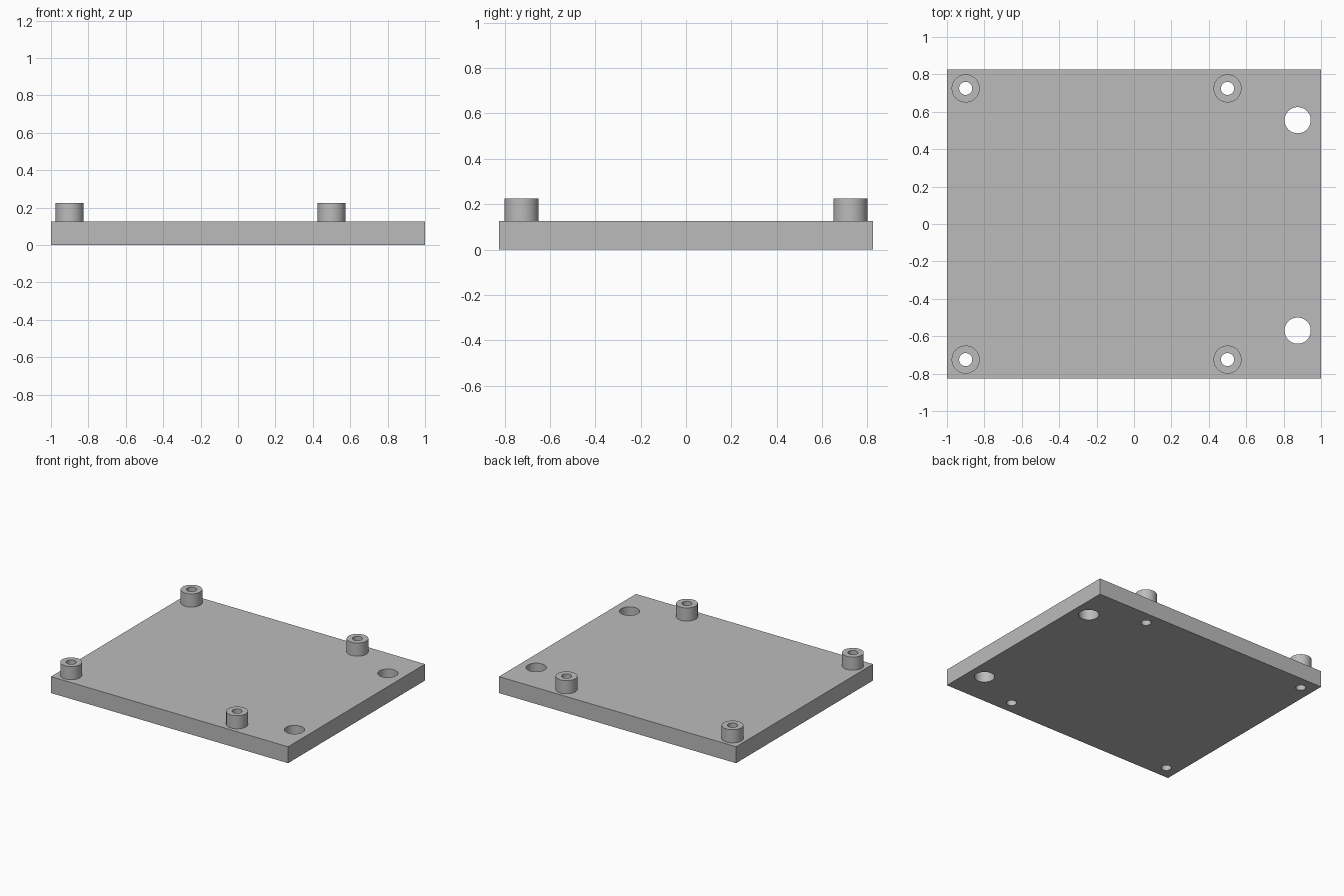
import bpy
import math

cube = bpy.data.objects.get("Cube")
if cube:
    bpy.data.objects.remove(cube, do_unlink=True)

PLATE_SIZE = (2.0, 1.65, 0.125)
PLATE_TOP = PLATE_SIZE[2]
BOSS_TOP = 0.225
BOSS_RADIUS, BORE_RADIUS, MOUNT_RADIUS = 0.075, 0.035, 0.07
BOSS_SPOTS = {
    f"{end}_{side}": (x, y)
    for end, y in (("front", -0.725), ("back", 0.725))
    for side, x in (("right", -0.9), ("left", 0.5))
}
MOUNT_SPOTS = [(0.875, -0.57), (0.875, 0.555)]

# Single grey material
grey = bpy.data.materials.new("light_grey")
grey.use_nodes = True
colour = (0.50, 0.50, 0.50, 1.0)
grey.diffuse_color = colour
grey.node_tree.nodes["Principled BSDF"].inputs["Base Color"].default_value = colour


def cylinder(name, spot, radius, bottom, top):
    bpy.ops.mesh.primitive_cylinder_add(
        vertices=48, radius=radius, depth=top - bottom,
        location=(*spot, (bottom + top) / 2))
    obj = bpy.context.object
    obj.name = name
    return obj


def drill(obj, spot, radius):
    """Cut a vertical through hole and bake it into the mesh."""
    cutter = cylinder("drill_cutter", spot, radius, -0.1, BOSS_TOP + 0.1)
    cutter.hide_render = True
    mod = obj.modifiers.new("hole", "BOOLEAN")
    mod.operation, mod.solver, mod.object = "DIFFERENCE", "EXACT", cutter
    bpy.context.view_layer.objects.active = obj
    bpy.ops.object.modifier_apply(modifier=mod.name)
    bpy.data.objects.remove(cutter, do_unlink=True)


def finish(obj):
    obj.data.materials.clear()
    obj.data.materials.append(grey)
    bpy.ops.object.select_all(action="DESELECT")
    obj.select_set(True)
    bpy.context.view_layer.objects.active = obj
    bpy.ops.object.shade_smooth_by_angle(angle=math.radians(30))


# Base plate with large mounting holes and screw holes
bpy.ops.mesh.primitive_cube_add(size=1, location=(0, 0, PLATE_TOP / 2))
plate = bpy.context.object
plate.name = "base_plate"
plate.scale = PLATE_SIZE
bpy.ops.object.transform_apply(location=False, rotation=False, scale=True)
for spot in MOUNT_SPOTS:
    drill(plate, spot, MOUNT_RADIUS)
for spot in BOSS_SPOTS.values():
    drill(plate, spot, BORE_RADIUS)
finish(plate)

# Hollow standoffs over the screw holes
for place, spot in BOSS_SPOTS.items():
    boss = cylinder(f"{place}_standoff", spot, BOSS_RADIUS, PLATE_TOP, BOSS_TOP)
    drill(boss, spot, BORE_RADIUS)
    finish(boss)
